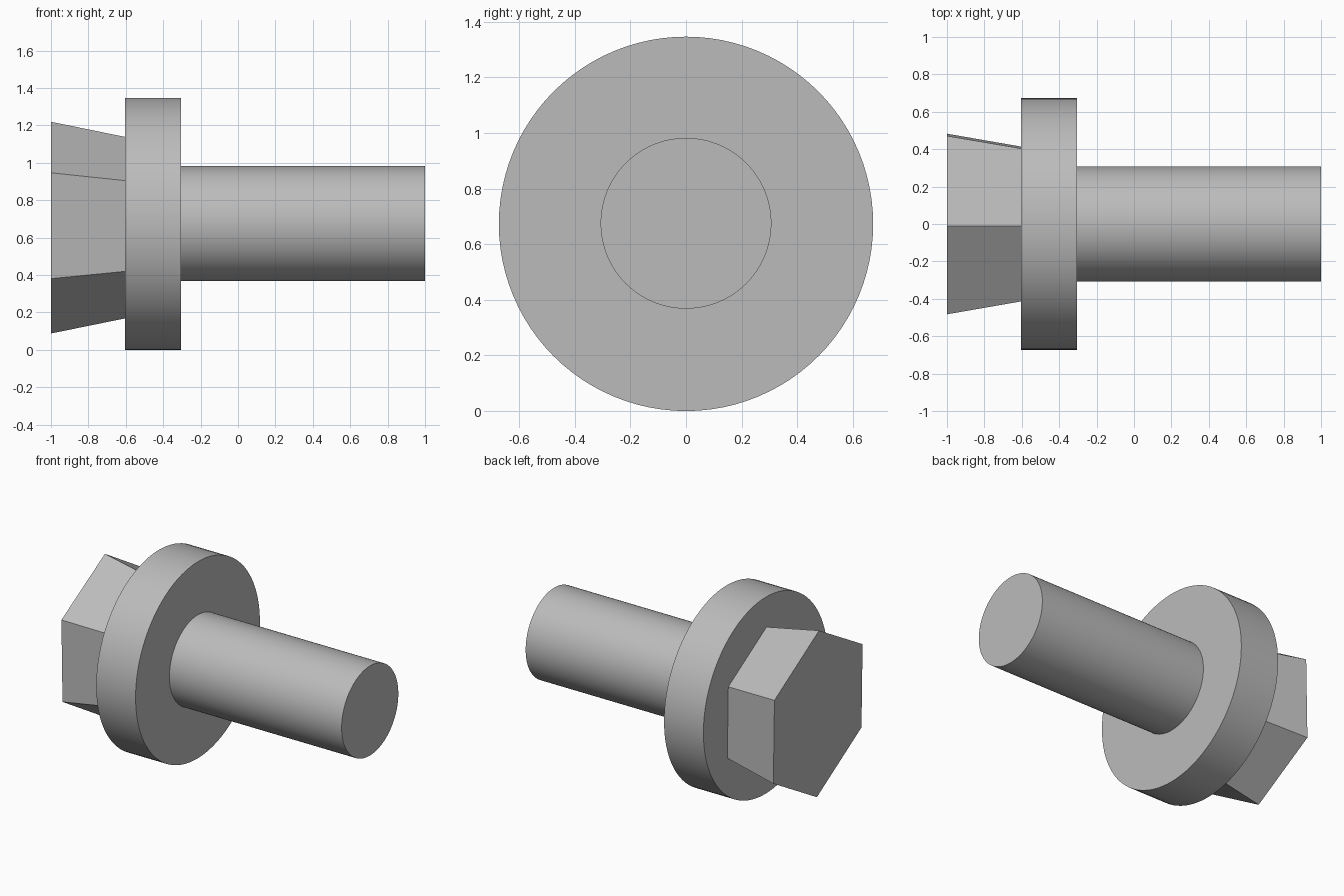
import bpy
import bmesh
import math

cube = bpy.data.objects.get("Cube")
if cube:
    bpy.data.objects.remove(cube, do_unlink=True)

# Bare metal
steel = bpy.data.materials.new("grey_steel")
steel.use_nodes = True
grey = (0.5, 0.5, 0.5, 1)
steel.diffuse_color = grey
steel.node_tree.nodes["Principled BSDF"].inputs["Base Color"].default_value = grey

AXIS_Z = 0.673


def prism(name, sides, x0, x1, r0, r1, z=AXIS_Z, width=1.0, skew=0.0):
    """Closed frustum lying along x, with a corner pointing up."""
    bm = bmesh.new()
    rings = []
    for x, r in ((x0, r0), (x1, r1)):
        ring = []
        for i in range(sides):
            a = math.tau * i / sides
            y, h = r * math.sin(a), r * math.cos(a)
            ring.append(bm.verts.new((x, width * y - skew * h, z + h - skew * y)))
        rings.append(ring)
    start, end = rings
    bm.faces.new(start)
    bm.faces.new(end)
    for i in range(sides):
        j = (i + 1) % sides
        bm.faces.new((start[i], start[j], end[j], end[i]))
    bmesh.ops.recalc_face_normals(bm, faces=bm.faces)
    mesh = bpy.data.meshes.new(name)
    bm.to_mesh(mesh)
    bm.free()
    mesh.materials.append(steel)
    obj = bpy.data.objects.new(name, mesh)
    bpy.context.collection.objects.link(obj)
    return obj


# Tapered hexagonal head, slightly out of true
prism("hex_head", 6, -1.0, -0.603, 0.566, 0.485, z=0.653, width=0.973, skew=0.021)

# Round flange and shank
flange = prism("flange", 96, -0.603, -0.305, 0.673, 0.673)
shank = prism("shank", 96, -0.305, 1.0, 0.307, 0.307, z=0.675)

# Smooth the round walls, keep the rims sharp
bpy.ops.object.select_all(action="DESELECT")
for obj in (flange, shank):
    obj.select_set(True)
    bpy.context.view_layer.objects.active = obj
bpy.ops.object.shade_smooth_by_angle(angle=math.radians(30))
